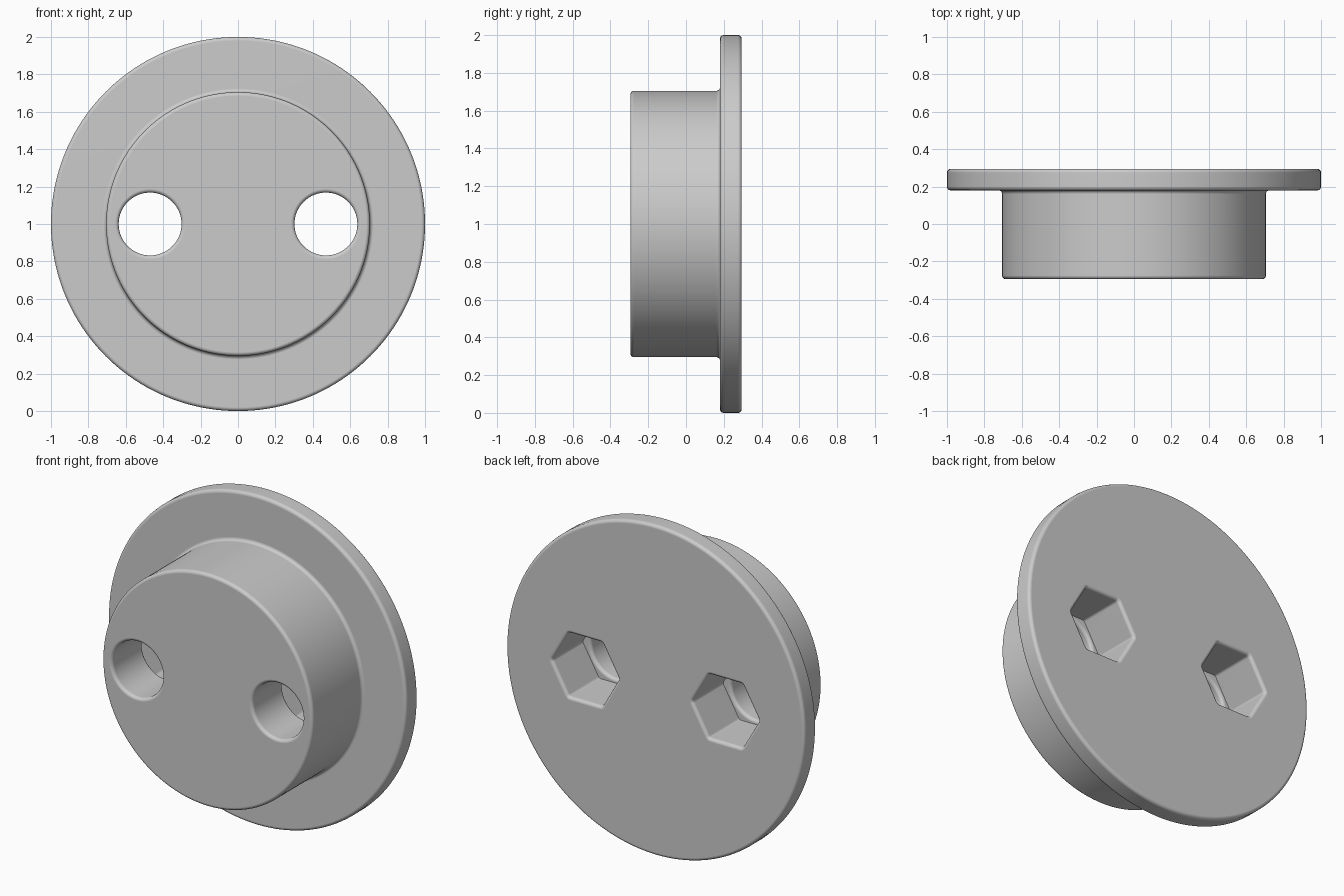
import bpy, bmesh
from math import sin, cos, pi, radians

cube = bpy.data.objects.get("Cube")
if cube:
    bpy.data.objects.remove(cube)

FILLET = 0.02
FRONT, BACK = -0.295, 0.295
FLANGE_FRONT = 0.18
POCKET_FLOOR = 0.0
HOLE_X, HOLE_R = 0.47, 0.168
BOSS_R = 0.705

grey = bpy.data.materials.new("plain grey")
grey.use_nodes = True
colour = (0.6, 0.6, 0.6, 1)
grey.diffuse_color = colour
grey.node_tree.nodes["Principled BSDF"].inputs["Base Color"].default_value = colour


def arc(r, y, start, end, steps=6):
    """Quarter-round fillet as (radius, y) profile points."""
    angles = [radians(start + (end - start) * i / steps) for i in range(steps + 1)]
    return [(r + FILLET * cos(a), y + FILLET * sin(a)) for a in angles]


def circle(r, n=160):
    return [(r * cos(2 * pi * i / n), r * sin(2 * pi * i / n)) for i in range(n)]


def rounded_hexagon(corner, core=0.2, steps=6):
    """Hexagon with points to the sides and rounded corners."""
    points = []
    for side in range(6):
        mid = side * pi / 3
        for i in range(steps + 1):
            a = mid + (i / steps - 0.5) * pi / 3
            points.append((core * cos(mid) + corner * cos(a),
                           core * sin(mid) + corner * sin(a)))
    return points


def loft(name, profile, outline, x=0):
    """Join one outline per profile point along y and cap both ends."""
    bm = bmesh.new()
    rings = [[bm.verts.new((x + u, y, 1 + v)) for u, v in outline(r)] for r, y in profile]
    for a, b in zip(rings, rings[1:]):
        for i in range(len(a)):
            bm.faces.new((a[i - 1], a[i], b[i], b[i - 1]))
    bm.faces.new(rings[0])
    bm.faces.new(rings[-1])
    bmesh.ops.recalc_face_normals(bm, faces=bm.faces)
    mesh = bpy.data.meshes.new(name)
    bm.to_mesh(mesh)
    bm.free()
    mesh.materials.append(grey)
    obj = bpy.data.objects.new(name, mesh)
    bpy.context.collection.objects.link(obj)
    return obj


# Boss and flange turned as one body
f = FILLET
body = loft("flanged_plug",
            arc(BOSS_R - f, FRONT + f, -90, 0)
            + arc(BOSS_R + f, FLANGE_FRONT - f, 180, 90)
            + arc(1 - f, FLANGE_FRONT + f, -90, 0)
            + arc(1 - f, BACK - f, 0, 90), circle)
bpy.context.view_layer.objects.active = body
body.select_set(True)


def cut(cutter):
    mod = body.modifiers.new("cut", 'BOOLEAN')
    mod.operation = 'DIFFERENCE'
    mod.solver = 'EXACT'
    mod.object = cutter
    bpy.ops.object.modifier_apply(modifier=mod.name)
    bpy.data.objects.remove(cutter)


# Hexagonal pockets from the back, then round holes through to the front
for x in (-HOLE_X, HOLE_X):
    pocket = [(f, POCKET_FLOOR)] + arc(2 * f, BACK - f, 180, 90) + [(2 * f, BACK + 0.1)]
    cut(loft("pocket_cutter", pocket, rounded_hexagon, x))
    flare = HOLE_R + f
    hole = ([(flare, FRONT - 0.1)] + arc(flare, FRONT + f, 270, 180)
            + arc(flare, POCKET_FLOOR - f, 180, 90) + [(flare, POCKET_FLOOR + 0.1)])
    cut(loft("hole_cutter", hole, lambda r: circle(r, 64), x))

# Smooth fillets with flat faces kept flat
bpy.ops.object.shade_smooth_by_angle(angle=radians(35))
weighted = body.modifiers.new("flat_faces", 'WEIGHTED_NORMAL')
weighted.keep_sharp = True
